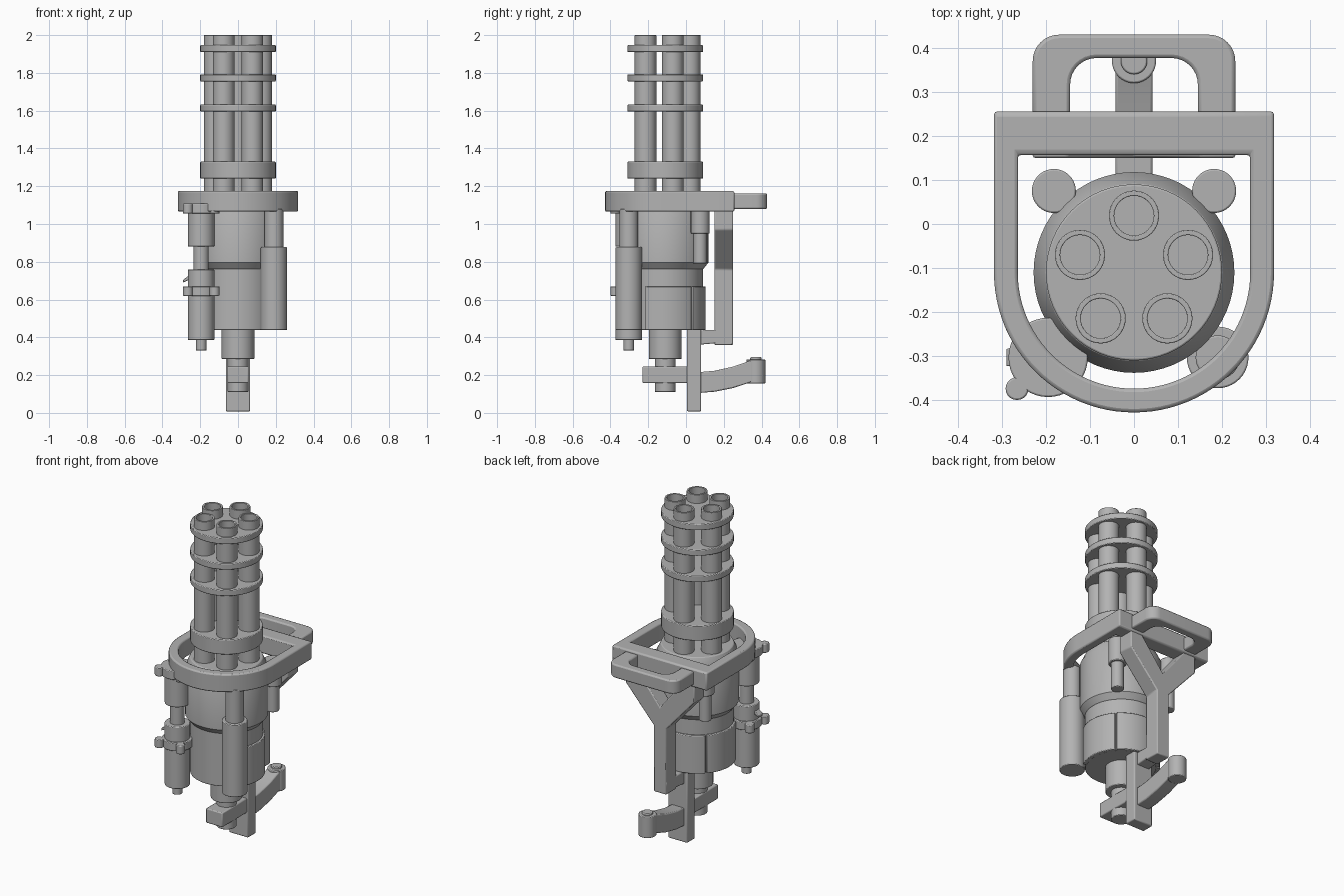
import bpy, bmesh, math
from mathutils import Vector

if "Cube" in bpy.data.objects:
    bpy.data.objects.remove(bpy.data.objects["Cube"])

GREY = (0.45, 0.45, 0.45, 1)
metal = bpy.data.materials.new("plain grey")
metal.use_nodes = True
metal.diffuse_color = GREY
metal.node_tree.nodes["Principled BSDF"].inputs["Base Color"].default_value = GREY

AXIS_Y = -0.11  # barrel axis


def finish(name, bm, bevel=0.006):
    bmesh.ops.remove_doubles(bm, verts=bm.verts, dist=0.0001)
    bmesh.ops.recalc_face_normals(bm, faces=bm.faces)
    mesh = bpy.data.meshes.new(name)
    bm.to_mesh(mesh)
    bm.free()
    mesh.materials.append(metal)
    ob = bpy.data.objects.new(name, mesh)
    bpy.context.collection.objects.link(ob)
    bpy.ops.object.select_all(action="DESELECT")
    bpy.context.view_layer.objects.active = ob
    ob.select_set(True)
    bpy.ops.object.shade_smooth_by_angle(angle=math.radians(35))
    if bevel:
        mod = ob.modifiers.new("soft edges", "BEVEL")
        mod.width, mod.segments = bevel, 2
        mod.limit_method, mod.angle_limit = "ANGLE", math.radians(40)
    return ob


def lathe(name, profile, x=0, y=AXIS_Y, steps=48, bevel=0.004):
    """Turn a (radius, z) profile about a vertical axis."""
    bm = bmesh.new()
    vs = [bm.verts.new((x + r, y, z)) for r, z in profile]
    edges = [bm.edges.new(p) for p in zip(vs, vs[1:])]
    bmesh.ops.spin(bm, geom=vs + edges, cent=(x, y, 0), axis=(0, 0, 1),
                   angle=math.tau, steps=steps)
    return finish(name, bm, bevel)


def rod(name, r, lo, hi, x=0, y=AXIS_Y, steps=40):
    return lathe(name, [(0, lo), (r, lo), (r, hi), (0, hi)], x, y, steps)


def prism(name, outline, lo, hi, axis="z", bevel=0.006):
    """Extrude an outline along an axis; the outline holds the other two coordinates."""
    place = {"x": lambda a, b: (lo, a, b), "y": lambda a, b: (a, lo, b),
             "z": lambda a, b: (a, b, lo)}[axis]
    bm = bmesh.new()
    face = bm.faces.new([bm.verts.new(place(*p)) for p in outline])
    grown = bmesh.ops.extrude_face_region(bm, geom=[face])["geom"]
    shift = Vector([(hi - lo) * (axis == c) for c in "xyz"])
    bmesh.ops.translate(bm, vec=shift,
                        verts=[v for v in grown if isinstance(v, bmesh.types.BMVert)])
    return finish(name, bm, bevel)


def box(name, x, y0, y1, z0, z1):
    return prism(name, [(-x, y0), (x, y0), (x, y1), (-x, y1)], z0, z1)


def arc(cx, cy, r, start, end, n=8):
    angles = [math.radians(start + (end - start) * i / n) for i in range(n + 1)]
    return [(cx + r * math.cos(a), cy + r * math.sin(a)) for a in angles]


# Five hollow barrels
for i in range(5):
    a = math.radians(90 + 72 * i)
    lathe(f"barrel_{i + 1}", [(0, 1.1), (0.057, 1.1), (0.057, 2), (0.045, 2), (0.045, 1.9), (0, 1.9)],
          0.129 * math.cos(a), AXIS_Y + 0.129 * math.sin(a), 32, 0.002)

# Barrel clamps
for i, (lo, hi) in enumerate([(1.24, 1.33), (1.595, 1.632), (1.755, 1.792), (1.91, 1.947)]):
    rod(f"barrel_clamp_{i + 1}", 0.2, lo, hi, steps=64)

# Main housing, lower drum and drive shaft
lathe("upper_housing", [(0, 0.76), (0.2, 0.76), (0.228, 0.795), (0.228, 1.08), (0.2, 1.14), (0, 1.14)], steps=64)
rod("lower_drum", 0.2, 0.44, 0.77, steps=64)
rod("drive_collar", 0.087, 0.285, 0.45)
rod("drive_shaft", 0.055, 0.11, 0.3)

# Curved cover panels on the lower drum
for name, a0, a1 in [("left", -30, 41), ("back", 43, 137), ("right", 139, 210)]:
    prism(name + "_cover_panel", arc(0, AXIS_Y, 0.213, a0, a1, 20) + arc(0, AXIS_Y, 0.19, a1, a0, 20),
          0.438, 0.67, bevel=0.004)


# D-shaped mounting frame
def d_outline(w, back):
    return [(w, back)] + arc(0, AXIS_Y, w, 0, -180, 48) + [(-w, back)]


bm = bmesh.new()
loops = [[bm.verts.new((x, y, z)) for x, y in d_outline(w, back)]
         for w, back, z in [(0.318, 0.256, 1.065), (0.318, 0.256, 1.175),
                            (0.264, 0.157, 1.175), (0.264, 0.157, 1.065)]]
for a, b in zip(loops, loops[1:] + loops[:1]):
    for i in range(len(a)):
        j = (i + 1) % len(a)
        bm.faces.new((a[i], a[j], b[j], b[i]))
finish("mounting_frame", bm, 0.008)

# Rear handle
prism("rear_handle",
      [(0.23, 0.24)] + arc(0.17, 0.37, 0.06, 0, 90) + arc(-0.17, 0.37, 0.06, 90, 180)
      + [(-0.23, 0.24), (-0.145, 0.24)] + arc(-0.085, 0.317, 0.06, 180, 90)
      + arc(0.085, 0.317, 0.06, 90, 0) + [(0.145, 0.24)], 1.08, 1.162, bevel=0.008)

# Forked support arm with a foot
half = [(0.042, 0.36), (0.042, 0.76), (0.23, 0.97), (0.23, 1.07), (0.15, 1.07)]
prism("support_fork", half + [(0, 0.88)] + [(-x, z) for x, z in reversed(half)], 0.15, 0.25, "y")
prism("support_foot", [(0.06, 0.36), (0.25, 0.378), (0.25, 0.44), (0.06, 0.44)], -0.042, 0.042, "x")

# Lower post, shaft yoke and curved crank
box("lower_post", 0.064, 0.005, 0.08, 0.008, 0.46)
box("shaft_yoke", 0.056, -0.23, 0.02, 0.158, 0.246)
prism("crank_arm",
      [(0.06, 0.105), (0.15, 0.112), (0.25, 0.132), (0.35, 0.165),
       (0.35, 0.28), (0.25, 0.245), (0.15, 0.223), (0.06, 0.215)], -0.042, 0.042, "x")
rod("crank_grip", 0.05, 0.155, 0.283, 0, 0.37)
rod("crank_cap", 0.03, 0.27, 0.295, 0, 0.37)

# Rear pins
for side, x in [("left", 0.182), ("right", -0.182)]:
    rod(side + "_rear_pin", 0.035, 0.79, 0.97, x, 0.075)
    rod(side + "_rear_pin_head", 0.05, 0.95, 1.1, x, 0.075)

# Front left cylinder
rod("left_cylinder", 0.07, 0.438, 0.877, 0.19, -0.303)
rod("left_cylinder_rod", 0.05, 0.87, 1.08, 0.19, -0.303)

# Front right damper with lugged collars
RX, RY = -0.195, -0.303
rod("damper_tip", 0.028, 0.33, 0.4, RX, RY)
rod("damper_body", 0.07, 0.385, 0.76, RX, RY)
rod("damper_neck", 0.04, 0.75, 0.89, RX, RY)
rod("damper_head", 0.07, 0.88, 1.08, RX, RY)
for name, lo, hi, r in [("lower", 0.62, 0.67, 0.084), ("upper", 1.055, 1.108, 0.09)]:
    rod(name + "_collar", r, lo, hi, RX, RY)
    for i in range(4):
        a = math.radians(45 + 90 * i)
        rod(f"{name}_collar_lug_{i + 1}", 0.026, lo, hi,
            RX + 0.1 * math.cos(a), RY + 0.1 * math.sin(a), 20)
prism("damper_latch", [(-0.29, 0.69), (-0.25, 0.71), (-0.25, 0.735), (-0.29, 0.705)],
      RY - 0.02, RY + 0.02, "y", 0.003)
